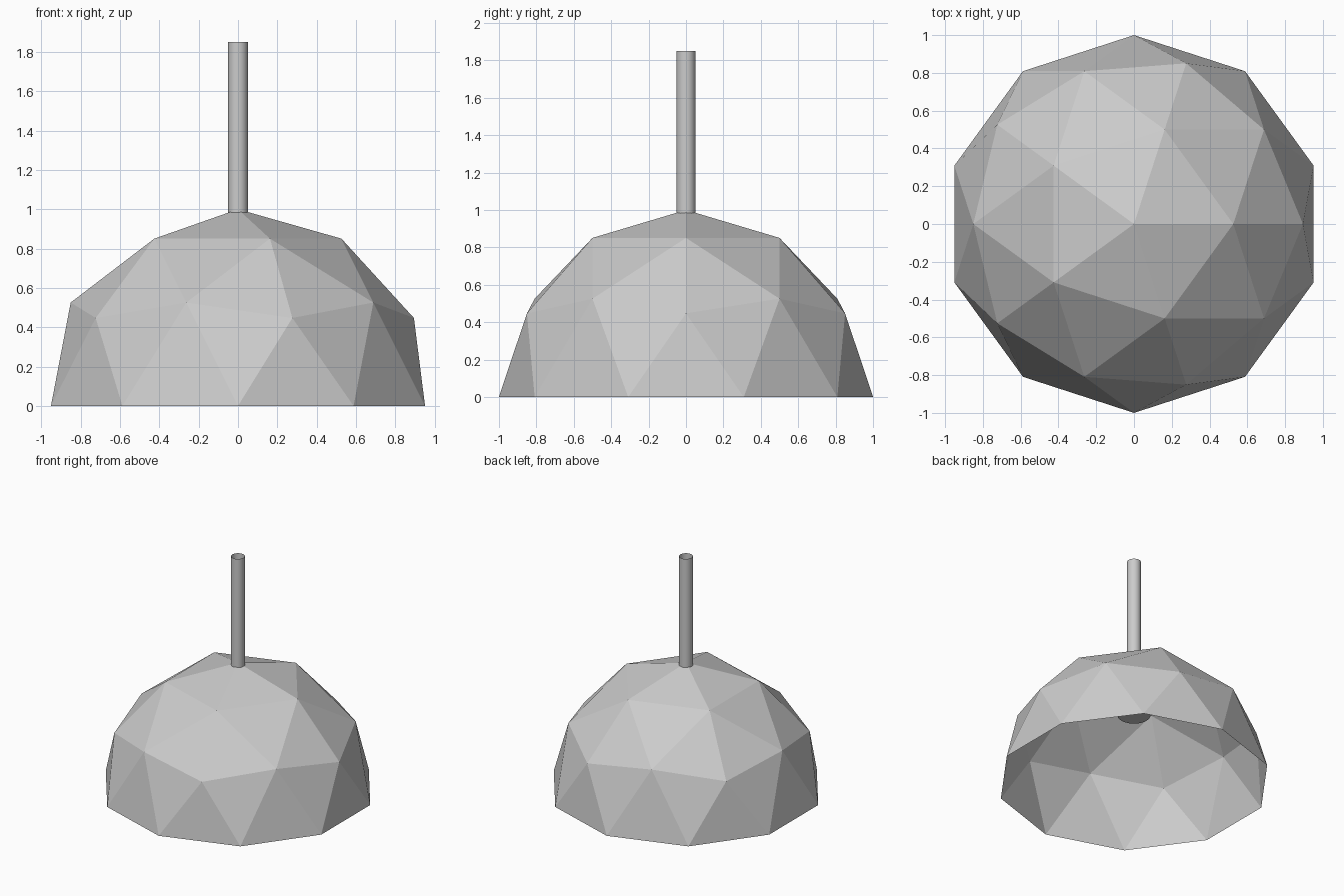
import bpy
import bmesh

cube = bpy.data.objects.get("Cube")
if cube:
    bpy.data.objects.remove(cube, do_unlink=True)

# One plain grey for every part
grey = bpy.data.materials.new("light grey")
grey.use_nodes = True
COLOUR = (0.6, 0.6, 0.6, 1)
grey.diffuse_color = COLOUR
grey.node_tree.nodes["Principled BSDF"].inputs["Base Color"].default_value = COLOUR


def add_object(name, bm, smooth=False):
    mesh = bpy.data.meshes.new(name)
    bm.to_mesh(mesh)
    bm.free()
    mesh.materials.append(grey)
    obj = bpy.data.objects.new(name, mesh)
    bpy.context.collection.objects.link(obj)
    if smooth:
        bpy.ops.object.select_all(action="DESELECT")
        obj.select_set(True)
        bpy.context.view_layer.objects.active = obj
        bpy.ops.object.shade_smooth_by_angle()
    return obj


def add_cylinder(name, radius, bottom, top, capped):
    bm = bmesh.new()
    bmesh.ops.create_cone(bm, cap_ends=capped, segments=32, radius1=radius,
                          radius2=radius, depth=top - bottom)
    bmesh.ops.translate(bm, verts=bm.verts, vec=(0, 0, (bottom + top) / 2))
    return add_object(name, bm, smooth=True)


# Faceted open shade: upper half of a low-poly sphere
bm = bmesh.new()
bmesh.ops.create_icosphere(bm, subdivisions=2, radius=1)
lower = [f for f in bm.faces if f.calc_center_median().z < 0]
bmesh.ops.delete(bm, geom=lower, context="FACES")
add_object("lamp_shade", bm)

# Open hanging tube and the bulb socket inside the shade
add_cylinder("hanging_tube", 0.05, 0.9, 1.85, capped=False)
add_cylinder("bulb_socket", 0.12, 0.56, 0.9, capped=True)
